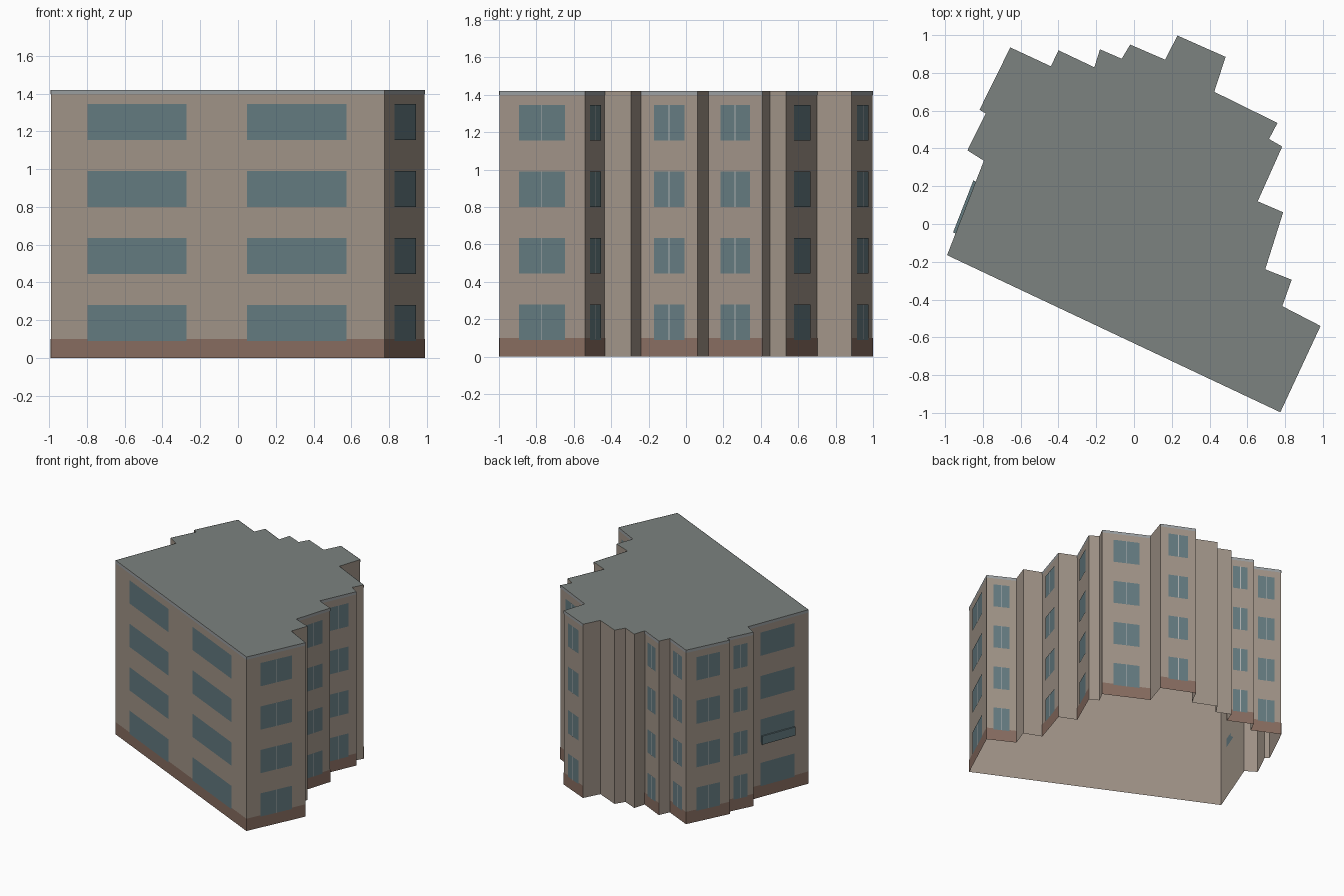
import bpy, bmesh
from mathutils import Vector

if "Cube" in bpy.data.objects:
    bpy.data.objects.remove(bpy.data.objects["Cube"])

H = 1.42          # building height
FLOOR = 0.355     # storey pitch
SILL, HEAD = 0.09, 0.28

# Wall corners counter-clockwise: x, y, kind of the wall that starts there
# p = plain, w = two-pane windows, f = front (two wide windows), s = one wide window
PLAN = [(-.99, -.165, 'f'), (.775, -.997, 'w'), (.988, -.54, 'w'), (.785, -.435, 'p'),
        (.835, -.295, 'p'), (.695, -.24, 'w'), (.79, .062, 'p'), (.655, .12, 'w'),
        (.785, .41, 'p'), (.715, .45, 'p'), (.76, .535, 'w'), (.425, .70, 'p'),
        (.485, .885, 'w'), (.23, .998, 'p'), (.165, .87, 'p'), (-.02, .95, 'p'),
        (-.065, .875, 'p'), (-.18, .925, 'p'), (-.21, .83, 'w'), (-.40, .92, 'p'),
        (-.44, .835, 'w'), (-.655, .935, 'w'), (-.818, .605, 'p'), (-.785, .585, 'w'),
        (-.882, .39, 'p'), (-.795, .335, 's')]
SPANS = {'p': [], 'w': [(.23, .77)], 'f': [(.11, .408), (.589, .887)], 's': [(.2, .77)]}


def material(name, rgb):
    m = bpy.data.materials.new(name)
    m.diffuse_color = (*rgb, 1)
    m.use_nodes = True
    m.node_tree.nodes["Principled BSDF"].inputs["Base Color"].default_value = m.diffuse_color
    return m


def finish(bm, name, mat):
    me = bpy.data.meshes.new(name)
    bm.to_mesh(me)
    bm.free()
    me.materials.append(mat)
    ob = bpy.data.objects.new(name, me)
    bpy.context.collection.objects.link(ob)


def panel(bm, a, b, t0, t1, z0, z1, out=0.0):
    """Upright rectangle on wall a-b between fractions t0 and t1."""
    d = b - a
    n = Vector((d.y, -d.x)).normalized() * out
    p, q = a + d * t0 + n, a + d * t1 + n
    bm.faces.new([bm.verts.new((v.x, v.y, z)) for v, z in
                  ((p, z0), (q, z0), (q, z1), (p, z1))])


names = ("walls", "brick_base", "window_glass", "window_mullions", "top_trim")
parts = {n: bmesh.new() for n in names}
pts = [Vector(p[:2]) for p in PLAN]

for i, a in enumerate(pts):
    b = pts[(i + 1) % len(pts)]
    kind = PLAN[i][2]
    panel(parts["walls"], a, b, 0, 1, 0, H)
    if kind == 'p':
        continue
    # brick base and top trim on the windowed walls only
    panel(parts["brick_base"], a, b, 0, 1, 0, 0.10, .002)
    panel(parts["top_trim"], a, b, 0, 1, H - .022, H, .002)
    for t0, t1 in SPANS[kind]:
        for k in range(4):
            z0, z1 = SILL + k * FLOOR, HEAD + k * FLOOR
            panel(parts["window_glass"], a, b, t0, t1, z0, z1, .004)
            if kind == 'w':
                mid, half = (t0 + t1) / 2, .0025 / (b - a).length
                panel(parts["window_mullions"], a, b, mid - half, mid + half, z0, z1, .006)

bmesh.ops.remove_doubles(parts["walls"], verts=parts["walls"].verts, dist=1e-4)
colours = ((.36, .30, .25), (.25, .155, .12), (.13, .20, .22), (.45, .46, .46), (.33, .35, .36))
mats = {n: material(n, c) for n, c in zip(names, colours)}
for n in names:
    finish(parts[n], n, mats[n])

# Flat roof
bm = bmesh.new()
bm.faces.new([bm.verts.new((p.x, p.y, H)) for p in pts])
finish(bm, "roof", material("roof", (.20, .225, .215)))

# Shallow balcony rail under the second-floor window of the left wall
bm = bmesh.new()
a, b = pts[-1], pts[0]
d = b - a
n = Vector((d.y, -d.x)).normalized()
bottom = [a + d * .22, a + d * .77, a + d * .77 + n * .014, a + d * .22 + n * .014]
base = bm.faces.new([bm.verts.new((p.x, p.y, .43)) for p in bottom])
top = bmesh.ops.extrude_face_region(bm, geom=[base])["geom"]
bmesh.ops.translate(bm, vec=(0, 0, .07), verts=[v for v in top if isinstance(v, bmesh.types.BMVert)])
bmesh.ops.recalc_face_normals(bm, faces=bm.faces)
finish(bm, "balcony_rail", mats["window_glass"])
